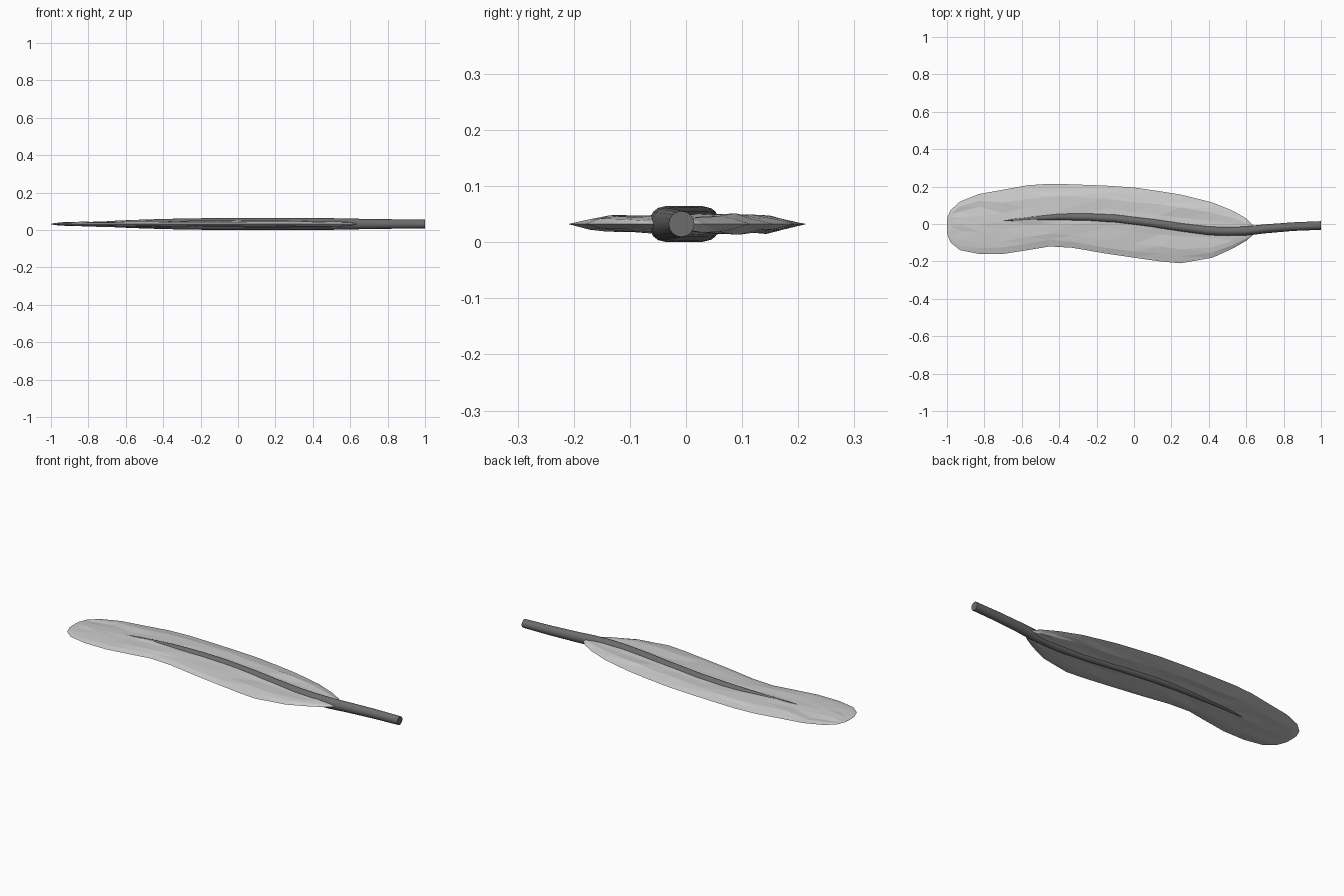
import bpy, bmesh, math, random

random.seed(4)
cube = bpy.data.objects.get("Cube")
if cube:
    bpy.data.objects.remove(cube, do_unlink=True)

MID_Z = 0.0325


def make_material(name, grey):
    mat = bpy.data.materials.new(name)
    mat.use_nodes = True
    colour = (grey, grey, grey, 1)
    mat.diffuse_color = colour
    bsdf = mat.node_tree.nodes["Principled BSDF"]
    bsdf.inputs["Base Color"].default_value = colour
    bsdf.inputs["Roughness"].default_value = 0.8
    return mat


def loft(name, rings, mat, smooth=False):
    """Skin a list of equal-length closed rings and cap both ends."""
    bm = bmesh.new()
    loops = [[bm.verts.new(p) for p in ring] for ring in rings]
    for a, b in zip(loops, loops[1:]):
        for i in range(len(a)):
            j = (i + 1) % len(a)
            bm.faces.new((a[i], a[j], b[j], b[i]))
    bm.faces.new(loops[0])
    bm.faces.new(loops[-1])
    bmesh.ops.remove_doubles(bm, verts=bm.verts, dist=0.0005)
    if not smooth:
        bmesh.ops.triangulate(bm, faces=bm.faces)
    bmesh.ops.recalc_face_normals(bm, faces=bm.faces)
    mesh = bpy.data.meshes.new(name)
    bm.to_mesh(mesh)
    bm.free()
    mesh.materials.append(mat)
    obj = bpy.data.objects.new(name, mesh)
    bpy.context.collection.objects.link(obj)
    if smooth:
        bpy.ops.object.select_all(action='DESELECT')
        obj.select_set(True)
        bpy.context.view_layer.objects.active = obj
        bpy.ops.object.shade_smooth_by_angle(angle=math.radians(40))
    return obj


vane_grey = make_material("light grey", 0.6)
shaft_grey = make_material("dark grey", 0.15)

# Vane: x, lower edge, upper edge, half thickness
VANE = [
    (-1.0, -.05, .03, .001), (-.98, -.10, .075, .006), (-.93, -.14, .12, .010),
    (-.83, -.16, .16, .013), (-.70, -.16, .183, .015), (-.57, -.14, .207, .017),
    (-.45, -.12, .215, .018), (-.33, -.127, .212, .018), (-.15, -.158, .205, .019),
    (0, -.18, .195, .019), (.14, -.20, .175, .019), (.25, -.21, .157, .019),
    (.42, -.18, .115, .018), (.53, -.13, .07, .016), (.60, -.09, .03, .012),
    (.64, -.055, -.01, .003),
]
# Position across the vane and its relative thickness
ACROSS = [(.1, .5), (.2, .8), (.38, .85), (.5, 1), (.65, .85), (.8, .9), (.89, .5)]


def vane_ring(x, low, high, half):
    def side(sign):
        pts = []
        for t, h in ACROSS:
            height = half * h * random.uniform(.8, 1.12)
            # split in the barbs close to the tip
            if sign > 0 and t == .8 and -.95 < x < -.75:
                height *= .3
            shift = random.uniform(-.015, .015)
            y = low + (high - low) * (t + shift)
            pts.append((x, y, MID_Z + sign * height))
        return pts
    return ([(x, low, MID_Z)] + side(-1) + [(x, high, MID_Z)] + side(1)[::-1])


loft("feather_vane", [vane_ring(*row) for row in VANE], vane_grey)

# Shaft: x, y, half width, half height
SHAFT = [
    (-.74, .013, .001, .010), (-.65, .022, .009, .018), (-.55, .031, .015, .022),
    (-.4, .038, .021, .027), (-.25, .037, .023, .030), (-.1, .029, .025, .032),
    (.1, .005, .026, .0325), (.25, -.018, .026, .0325), (.4, -.036, .026, .032),
    (.5, -.040, .026, .031), (.6, -.037, .025, .029), (.7, -.026, .024, .027),
    (.85, -.014, .023, .025), (1.0, -.008, .023, .023),
]
SIDES = 16
angles = [math.tau * i / SIDES for i in range(SIDES)]
loft("feather_shaft",
     [[(x, y + w * math.cos(a), MID_Z + h * math.sin(a)) for a in angles]
      for x, y, w, h in SHAFT],
     shaft_grey, smooth=True)
